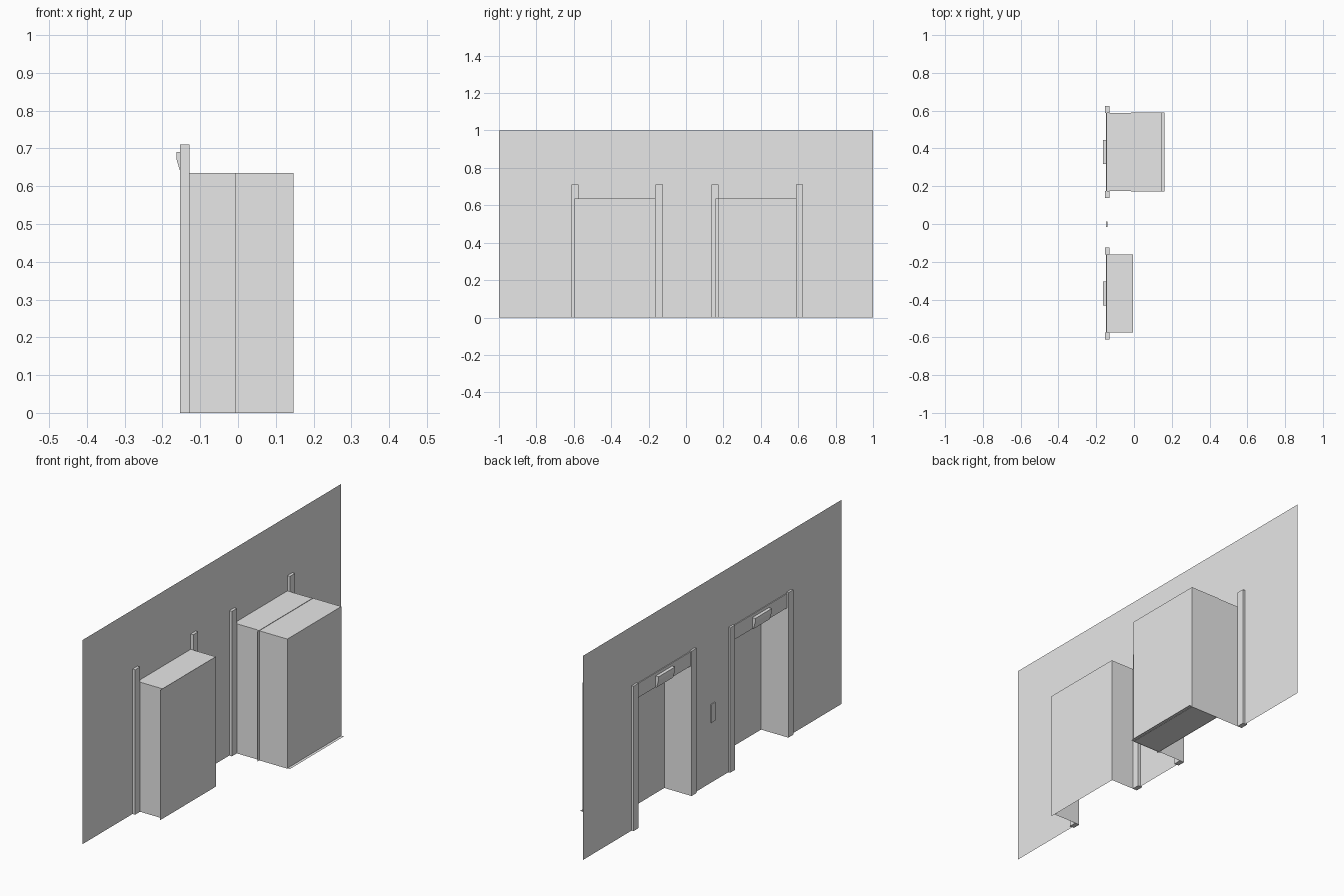
import bpy
import bmesh
from mathutils import Vector

cube = bpy.data.objects.get("Cube")
if cube:
    bpy.data.objects.remove(cube, do_unlink=True)

grey = bpy.data.materials.new("light_grey")
grey.use_nodes = True
grey.diffuse_color = (0.8, 0.8, 0.8, 1)
grey.node_tree.nodes["Principled BSDF"].inputs["Base Color"].default_value = (0.8, 0.8, 0.8, 1)

WALL_X = -0.143
DOOR_X = -0.005
OPEN_Z = 0.635
HALF = 0.206          # half width of a doorway
JAMB = 0.038


def finish(name, bm):
    mesh = bpy.data.meshes.new(name)
    bm.to_mesh(mesh)
    bm.free()
    mesh.materials.append(grey)
    obj = bpy.data.objects.new(name, mesh)
    bpy.context.collection.objects.link(obj)
    return obj


def box(name, x, y, z, open_sides=()):
    """Box between (low, high) ranges; sides facing open_sides are left out."""
    bm = bmesh.new()
    bmesh.ops.create_cube(bm, size=1)
    bm.normal_update()
    gone = [f for f in bm.faces if any(f.normal.dot(Vector(d)) > 0.9 for d in open_sides)]
    bmesh.ops.delete(bm, geom=gone, context="FACES")
    for v in bm.verts:
        v.co = [lo + (c + 0.5) * (hi - lo) for c, (lo, hi) in zip(v.co, (x, y, z))]
    return finish(name, bm)


def sheet(name, points):
    """Single flat face."""
    bm = bmesh.new()
    bm.faces.new([bm.verts.new(p) for p in points])
    return finish(name, bm)


def prism(name, profile, y0, y1):
    """Extrude an x-z profile along y."""
    bm = bmesh.new()
    face = bm.faces.new([bm.verts.new((x, y0, z)) for x, z in profile])
    ext = bmesh.ops.extrude_face_region(bm, geom=[face])
    verts = [g for g in ext["geom"] if isinstance(g, bmesh.types.BMVert)]
    bmesh.ops.translate(bm, verts=verts, vec=(0, y1 - y0, 0))
    bmesh.ops.recalc_face_normals(bm, faces=bm.faces)
    return finish(name, bm)


doorways = {"first": -0.368, "second": 0.381}

# Wall with two doorways notched out of its lower edge
outline = [(-1, 1), (-1, 0)]
for c in doorways.values():
    outline += [(c - HALF, 0), (c - HALF, OPEN_Z), (c + HALF, OPEN_Z), (c + HALF, 0)]
outline += [(1, 0), (1, 1)]
sheet("wall", [(WALL_X, y, z) for y, z in outline])

LEFT, RIGHT, DOWN = (-1, 0, 0), (1, 0, 0), (0, 0, -1)
for label, c in doorways.items():
    lo, hi = c - HALF, c + HALF
    # Recess lining and closed door
    box(label + "_recess", (WALL_X, DOOR_X), (lo, hi), (0, OPEN_Z), (LEFT, RIGHT, DOWN))
    d0, d1 = (lo - 0.022, hi) if label == "first" else (lo - 0.016, hi)
    sheet(label + "_door", [(DOOR_X, d0, 0), (DOOR_X, d0, OPEN_Z + 0.002),
                            (DOOR_X, d1, OPEN_Z + 0.002), (DOOR_X, d1, 0)])
    # Frame posts and header
    for side, y in (("near", lo - JAMB), ("far", hi)):
        box(f"{label}_{side}_post", (-0.153, -0.129), (y, y + JAMB), (0, 0.71))
    box(label + "_header", (-0.147, WALL_X), (lo, hi), (OPEN_Z, 0.705))
    # Tilted floor indicator
    prism(label + "_indicator",
          [(-0.147, 0.69), (-0.163, 0.69), (-0.163, 0.672), (-0.152, OPEN_Z), (-0.147, OPEN_Z)],
          c - 0.064, c + 0.064)

# Car behind the second door, with its floor sheet
c = doorways["second"]
lo, hi = c - HALF - 0.003, c + HALF + 0.003
box("car_shell", (DOOR_X - 0.01, 0.147), (lo, hi), (0, OPEN_Z), (LEFT, DOWN))
sheet("car_floor", [(DOOR_X, lo, 0.002), (0.161, lo, 0.002), (0.161, hi, 0.002), (DOOR_X, hi, 0.002)])

# Call button plate between the doorways
box("call_plate", (-0.147, -0.141), (-0.017, 0.013), (0.295, 0.385))
